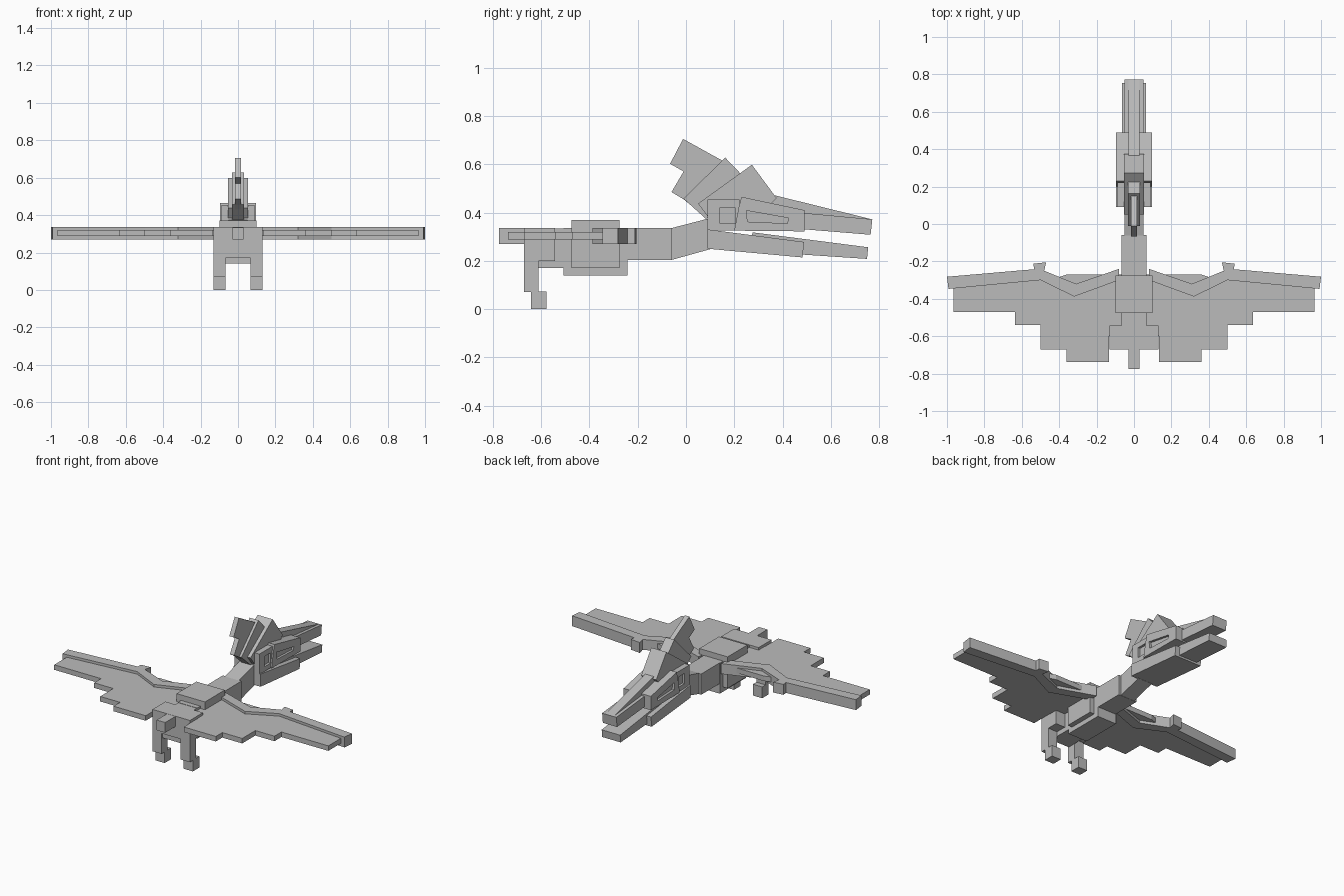
import bpy
import bmesh
from mathutils import Vector

cube = bpy.data.objects.get("Cube")
if cube:
    bpy.data.objects.remove(cube, do_unlink=True)

grey = bpy.data.materials.new("plain_grey")
grey.use_nodes = True
COLOUR = (0.5, 0.5, 0.5, 1)
grey.diffuse_color = COLOUR
for node in grey.node_tree.nodes:
    if node.type == 'BSDF_PRINCIPLED':
        node.inputs["Base Color"].default_value = COLOUR


def prism(name, outline, lo, hi, axis='x'):
    """Extrude an outline: (y, z) points along x, or (x, y) points along z."""
    def place(a, b, c):
        return (c, a, b) if axis == 'x' else (a, b, c)
    bm = bmesh.new()
    face = bm.faces.new([bm.verts.new(place(a, b, lo)) for a, b in outline])
    out = bmesh.ops.extrude_face_region(bm, geom=[face])
    verts = [g for g in out["geom"] if isinstance(g, bmesh.types.BMVert)]
    bmesh.ops.translate(bm, verts=verts, vec=Vector(place(0, 0, hi - lo)))
    bmesh.ops.recalc_face_normals(bm, faces=bm.faces)
    mesh = bpy.data.meshes.new(name)
    bm.to_mesh(mesh)
    bm.free()
    mesh.materials.append(grey)
    obj = bpy.data.objects.new(name, mesh)
    bpy.context.collection.objects.link(obj)
    return obj


def centred(name, outline, half):
    return prism(name, outline, -half, half)


def rect(y0, y1, z0, z1):
    return [(y0, z0), (y1, z0), (y1, z1), (y0, z1)]


def mirror(obj):
    obj.modifiers.new("mirror", 'MIRROR').use_axis[0] = True
    return obj


def recess(obj, outline, depth_x):
    """Cut a shallow pocket into both sides of a head part."""
    cutter = mirror(prism("pocket_cutter", outline, depth_x, 0.2))
    cutter.hide_render = True
    mod = obj.modifiers.new("pocket", 'BOOLEAN')
    mod.operation = 'DIFFERENCE'
    mod.solver = 'EXACT'
    mod.object = cutter
    bpy.context.view_layer.update()
    deps = bpy.context.evaluated_depsgraph_get()
    cut = bpy.data.meshes.new_from_object(obj.evaluated_get(deps))
    obj.modifiers.clear()
    obj.data = cut
    bpy.data.objects.remove(cutter, do_unlink=True)


# Body, tail and neck
centred("chest", rect(-0.475, -0.276, 0.17, 0.37), 0.1)
centred("trunk", rect(-0.507, -0.243, 0.14, 0.335), 0.068)
centred("pelvis", rect(-0.665, -0.48, 0.17, 0.333), 0.066)
centred("hips", rect(-0.672, -0.542, 0.2, 0.336), 0.132)
centred("tail", rect(-0.775, -0.66, 0.27, 0.335), 0.03)
centred("lower_neck", rect(-0.26, -0.058, 0.203, 0.335), 0.066)
centred("upper_neck", [(-0.062, 0.203), (0.1, 0.248), (0.1, 0.377), (-0.062, 0.335)], 0.05)

# Legs and feet
mirror(prism("legs", rect(-0.672, -0.612, 0.07, 0.21), 0.067, 0.132))
mirror(prism("feet", rect(-0.642, -0.578, 0, 0.072), 0.067, 0.132))

# Head with recessed eyes and cheeks
eyes = centred("head_block", rect(0.09, 0.222, 0.325, 0.455), 0.087)
recess(eyes, rect(0.14, 0.202, 0.355, 0.42), 0.072)
cheeks = centred("cheeks", [(0.2, 0.325), (0.49, 0.322), (0.49, 0.41),
                            (0.23, 0.465), (0.218, 0.42)], 0.096)
recess(cheeks, [(0.255, 0.362), (0.42, 0.355), (0.425, 0.377), (0.25, 0.408)], 0.081)

# Beak and jaw
centred("upper_beak", [(0.25, 0.35), (0.765, 0.308), (0.772, 0.372), (0.25, 0.42)], 0.05)
centred("beak_ridge", [(0.25, 0.4), (0.7, 0.36), (0.77, 0.372), (0.365, 0.472), (0.25, 0.49)], 0.03)
centred("jaw_base", [(0.09, 0.25), (0.483, 0.214), (0.489, 0.278), (0.09, 0.33)], 0.096)
centred("lower_beak", [(0.27, 0.24), (0.75, 0.208), (0.755, 0.256), (0.275, 0.318)], 0.065)

# Fanned head crest
centred("back_crest", [(-0.012, 0.705), (0.16, 0.61), (0.12, 0.38), (0.08, 0.38), (-0.01, 0.455),
                       (-0.06, 0.485), (-0.01, 0.57), (-0.066, 0.602)], 0.015)
centred("middle_crest", [(0.162, 0.628), (0.232, 0.555), (0.16, 0.38), (0.08, 0.376), (-0.01, 0.457)], 0.031)
centred("front_crest", [(0.273, 0.598), (0.375, 0.46), (0.3, 0.38), (0.1, 0.37), (0.05, 0.437)], 0.053)

# Wing membranes with stepped trailing edges
mirror(prism("wing_membranes", [
    (0.05, -0.27), (0.36, -0.27), (0.42, -0.29), (0.5, -0.275), (0.965, -0.32),
    (0.965, -0.47), (0.635, -0.47), (0.635, -0.54), (0.5, -0.54), (0.5, -0.672),
    (0.36, -0.672), (0.36, -0.737), (0.134, -0.737), (0.134, -0.6), (0.05, -0.6)],
    0.288, 0.32, 'z'))

# Wing arms with a knuckle at the bend
mirror(prism("wing_arms", [
    (0.08, -0.24), (0.31, -0.32), (0.48, -0.25), (0.47, -0.205), (0.537, -0.212), (0.535, -0.242),
    (1.0, -0.282), (0.992, -0.347), (0.5, -0.3), (0.32, -0.388), (0.08, -0.3)],
    0.27, 0.336, 'z'))
